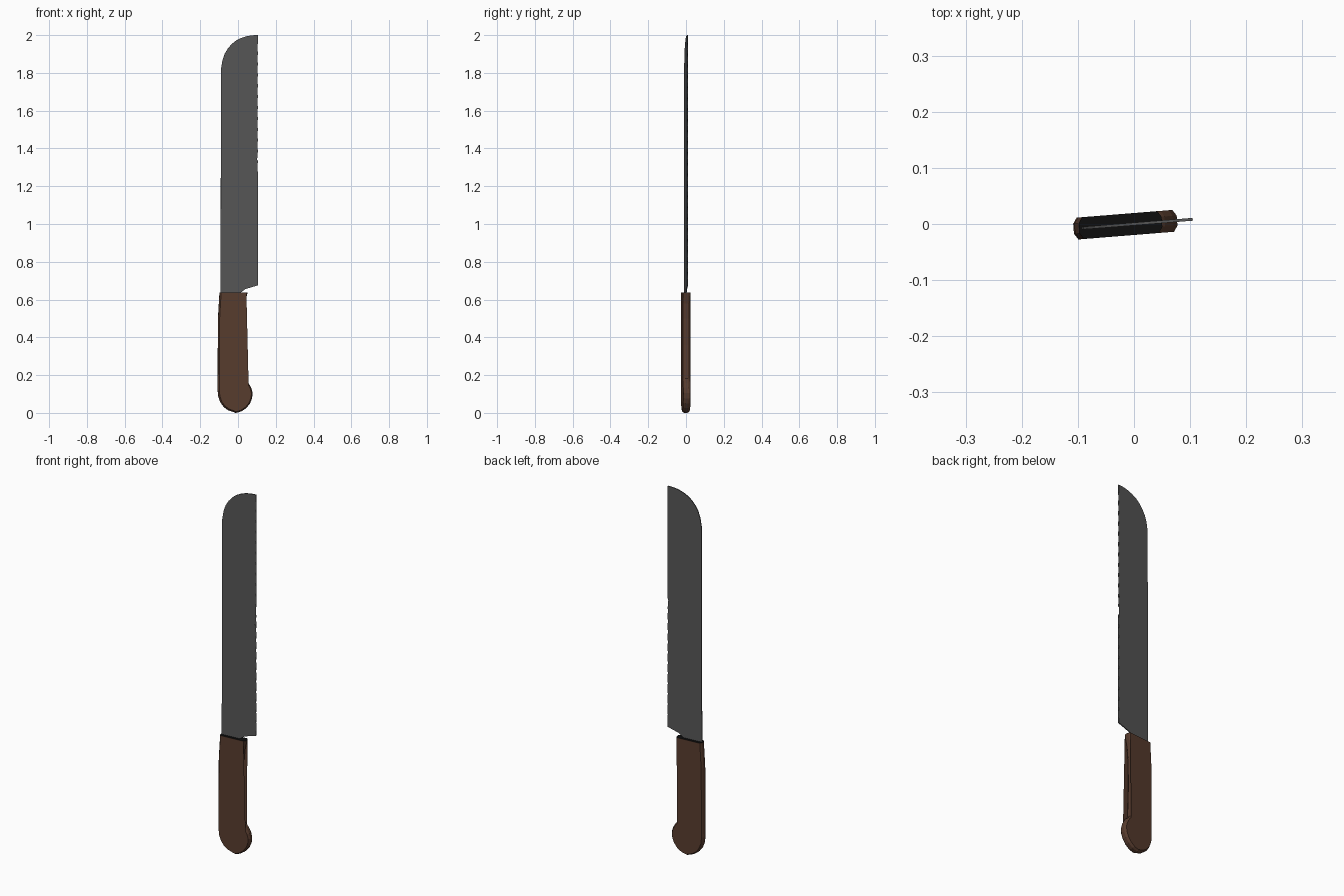
import bpy, bmesh, math
from mathutils import Matrix

if "Cube" in bpy.data.objects:
    bpy.data.objects.remove(bpy.data.objects["Cube"])

TURN = Matrix.Rotation(math.radians(4.6), 4, 'Z')


def material(name, rgb):
    m = bpy.data.materials.new(name)
    m.diffuse_color = (*rgb, 1)
    m.use_nodes = True
    m.node_tree.nodes["Principled BSDF"].inputs["Base Color"].default_value = m.diffuse_color
    return m


def inset_outline(pts, d, keep_top):
    # move each outline point inward (counter-clockwise outline); the top end stays level
    out = []
    for i, (x, z) in enumerate(pts):
        ax, az = pts[i - 1]
        bx, bz = pts[(i + 1) % len(pts)]
        if z >= keep_top:
            out.append((x + (d if x < 0 else -d), z))
            continue
        tx, tz = bx - ax, bz - az
        l = math.hypot(tx, tz)
        out.append((x - tz / l * d, z + tx / l * d))
    return out


def loft(name, layers, mats):
    # layers: list of (y, outline), joined front to back and capped
    bm = bmesh.new()
    rings = [[bm.verts.new((x, y, z)) for x, z in pts] for y, pts in layers]
    for a, b in zip(rings, rings[1:]):
        for i in range(len(a)):
            j = (i + 1) % len(a)
            bm.faces.new((a[i], a[j], b[j], b[i]))
    caps = [bm.faces.new(rings[0]), bm.faces.new(rings[-1][::-1])]
    bmesh.ops.triangulate(bm, faces=caps)
    bmesh.ops.recalc_face_normals(bm, faces=bm.faces)
    bm.transform(TURN)
    me = bpy.data.meshes.new(name)
    bm.to_mesh(me)
    bm.free()
    for m in mats:
        me.materials.append(m)
    ob = bpy.data.objects.new(name, me)
    bpy.context.collection.objects.link(ob)
    return ob


steel = material("dark steel", (0.095, 0.095, 0.095))
wood = material("brown wood", (0.098, 0.046, 0.028))
black = material("black end", (0.004, 0.004, 0.004))

# blade outline: heel, scalloped edge, rounded tip, spine
blade = [(-0.093, 0.60), (0.0, 0.60), (0.014, 0.637), (0.04, 0.656), (0.105, 0.675)]
count, z0, z1 = 22, 0.695, 1.965
pitch = (z1 - z0) / count
for i in range(count):
    for k in range(6):
        t = k / 5
        blade.append((0.105 - 0.025 * math.sin(math.pi * t) ** 0.8 if 0 < k < 5 else 0.105,
                      z0 + pitch * (i + 0.1 + 0.8 * t)))
blade += [(0.105, 2.0), (0.075, 1.999), (0.045, 1.994), (0.015, 1.984), (-0.012, 1.970),
          (-0.034, 1.952), (-0.053, 1.930), (-0.070, 1.902), (-0.082, 1.868), (-0.090, 1.82)]
loft("blade", [(-0.0025, blade), (0.0025, blade)], [steel])

# handle outline with hooked round butt
handle = [(0.05, 0.637), (-0.098, 0.637), (-0.106, 0.50), (-0.108, 0.12), (-0.104, 0.085),
          (-0.093, 0.055), (-0.075, 0.031), (-0.052, 0.014), (-0.012, 0.0), (0.018, 0.008),
          (0.044, 0.026), (0.063, 0.050), (0.074, 0.077), (0.077, 0.105), (0.070, 0.132),
          (0.055, 0.158), (0.033, 0.182), (0.027, 0.36), (0.029, 0.50), (0.036, 0.58)]
inner = inset_outline(handle, 0.007, 0.63)
grip = loft("handle", [(-0.0195, inner), (-0.009, handle), (0.009, handle), (0.0195, inner)],
            [wood, black])
for p in grip.data.polygons:
    if p.normal.z > 0.95 and p.center.z > 0.6:
        p.material_index = 1
